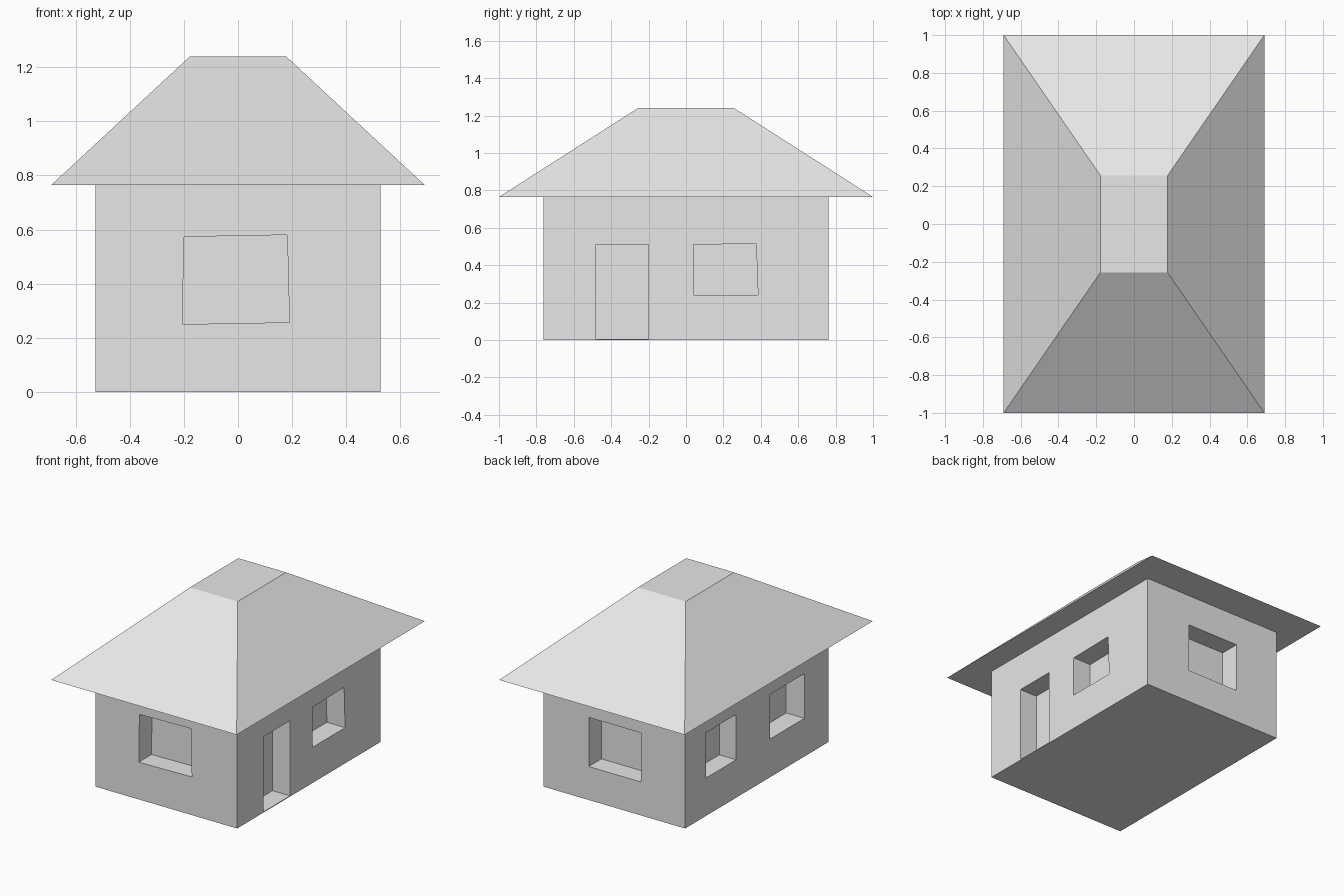
import bpy
import bmesh

HALF_X, HALF_Y, EAVE, RIDGE = 0.527, 0.762, 0.765, 1.24

old = bpy.data.objects.get("Cube")
if old:
    bpy.data.objects.remove(old, do_unlink=True)

grey = bpy.data.materials.new("plain grey")
grey.use_nodes = True
grey.diffuse_color = (0.8, 0.8, 0.8, 1)
grey.node_tree.nodes["Principled BSDF"].inputs["Base Color"].default_value = (0.8, 0.8, 0.8, 1)


def loft(name, lower, upper):
    """Solid between two matching four-sided outlines."""
    bm = bmesh.new()
    a = [bm.verts.new(p) for p in lower]
    b = [bm.verts.new(p) for p in upper]
    bm.faces.new(a)
    bm.faces.new(b)
    for i in range(4):
        j = (i + 1) % 4
        bm.faces.new((a[i], a[j], b[j], b[i]))
    bmesh.ops.recalc_face_normals(bm, faces=bm.faces[:])
    mesh = bpy.data.meshes.new(name)
    bm.to_mesh(mesh)
    bm.free()
    mesh.materials.append(grey)
    obj = bpy.data.objects.new(name, mesh)
    bpy.context.collection.objects.link(obj)
    return obj


def rect(x, y, z):
    return [(-x, -y, z), (x, -y, z), (x, y, z), (-x, y, z)]


def box_outline(u0, u1, z0, z1):
    return [(u0, z0), (u1, z0), (u1, z1), (u0, z1)]


def cut_recess(wall, axis, sign, outline, depth=0.135):
    """Sink an outline, given along the wall and up, into one side."""
    face = HALF_X if axis == "x" else HALF_Y

    def ring(d):
        d *= sign
        return [(d, u, z) if axis == "x" else (u, d, z) for u, z in outline]

    cutter = loft("recess_cutter", ring(face + 0.1), ring(face - depth))
    cutter.hide_render = True
    mod = wall.modifiers.new("recess", "BOOLEAN")
    mod.operation = "DIFFERENCE"
    mod.solver = "EXACT"
    mod.object = cutter
    bpy.context.view_layer.objects.active = wall
    bpy.ops.object.modifier_apply(modifier=mod.name)
    bpy.data.objects.remove(cutter, do_unlink=True)


# House body
walls = loft("walls", rect(HALF_X, HALF_Y, 0), rect(HALF_X, HALF_Y, EAVE))

# Front and back windows
cut_recess(walls, "y", -1, [(-0.205, 0.25), (0.19, 0.257), (0.182, 0.58), (-0.2, 0.573)])
cut_recess(walls, "y", 1, box_outline(-0.2, 0.19, 0.225, 0.555))

# Door and window on the +x side
cut_recess(walls, "x", 1, box_outline(-0.48, -0.2, 0.005, 0.51), 0.13)
cut_recess(walls, "x", 1, [(0.04, 0.24), (0.385, 0.24), (0.375, 0.515), (0.04, 0.51)])

# Two windows on the -x side
cut_recess(walls, "x", -1, box_outline(0.22, 0.54, 0.255, 0.56), 0.125)
cut_recess(walls, "x", -1, box_outline(-0.505, -0.14, 0.257, 0.557))

# Hipped roof with a flat top
loft("roof", rect(0.69, 1.0, EAVE), rect(0.178, 0.257, RIDGE))
